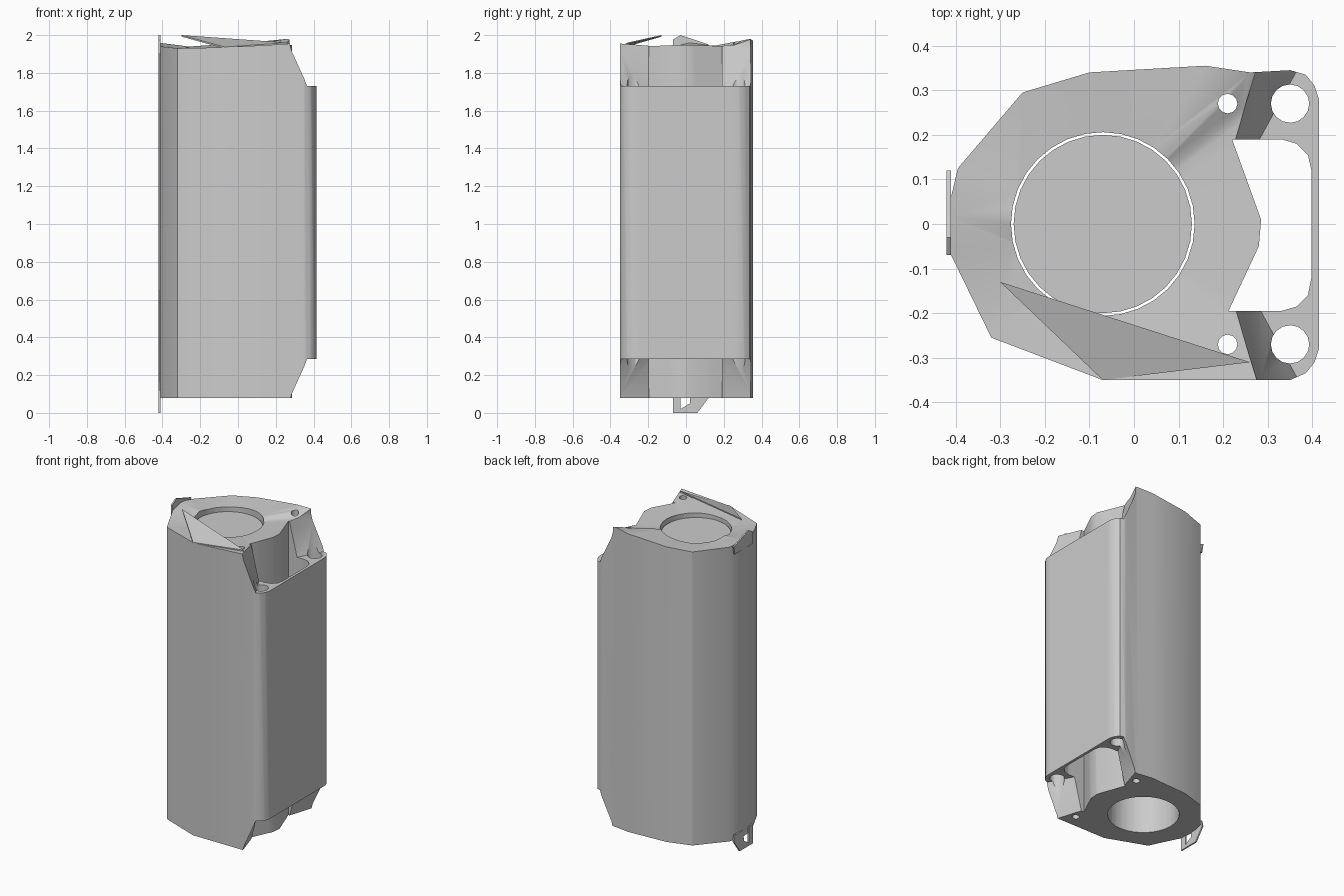
import bpy, bmesh, math

cube = bpy.data.objects.get("Cube")
if cube:
    bpy.data.objects.remove(cube, do_unlink=True)

grey = bpy.data.materials.new("plain grey")
grey.use_nodes = True
tone = (0.6, 0.6, 0.6, 1)
grey.diffuse_color = tone
grey.node_tree.nodes["Principled BSDF"].inputs["Base Color"].default_value = tone


def loft(name, lower, upper, peak=None):
    """Solid between two matching loops; peak fans the upper cap to a point."""
    bm = bmesh.new()
    a = [bm.verts.new(p) for p in lower]
    b = [bm.verts.new(p) for p in upper]
    n = len(a)
    bm.faces.new(a[::-1])
    if peak:
        tip = bm.verts.new(peak)
        for i in range(n):
            bm.faces.new((b[i], b[(i + 1) % n], tip))
    else:
        bm.faces.new(b)
    for i in range(n):
        j = (i + 1) % n
        bm.faces.new((a[i], a[j], b[j], b[i]))
    bmesh.ops.triangulate(bm, faces=[f for f in bm.faces if len(f.verts) == 4])
    bmesh.ops.recalc_face_normals(bm, faces=bm.faces)
    mesh = bpy.data.meshes.new(name)
    bm.to_mesh(mesh)
    bm.free()
    mesh.materials.append(grey)
    obj = bpy.data.objects.new(name, mesh)
    bpy.context.collection.objects.link(obj)
    return obj


def prism(name, outline, z0, z1):
    return loft(name, [(x, y, z0) for x, y in outline], [(x, y, z1) for x, y in outline])


def circle(cx, cy, r, n):
    return [(cx + r * math.cos(math.tau * i / n), cy + r * math.sin(math.tau * i / n))
            for i in range(n)]


# Main housing: outline with the height of the upper rim at each point
rim = [(-.41, -.07, 1.94), (-.32, -.255, 1.93), (-.07, -.35, 1.935), (.2, -.35, 1.95),
       (.35, -.35, 1.96), (.385, -.335, 1.96), (.405, -.31, 1.96), (.415, -.28, 1.96),
       (.415, .28, 1.96), (.405, .31, 1.96), (.385, .335, 1.96), (.35, .345, 1.96),
       (.26, .34, 1.98), (.16, .355, 1.97), (-.1, .34, 1.95), (-.25, .295, 1.94),
       (-.395, .125, 1.945), (-.42, .02, 1.96)]
housing = loft("housing", [(x, y, .08) for x, y, z in rim], rim, (-.07, 0, 1.915))

# Long slot between the round body and the flat front plate
slot = [(.212, -.195), (.28, -.05), (.285, .01), (.22, .19), (.33, .19), (.365, .18),
        (.39, .155), (.398, .12), (.398, -.12), (.39, -.16), (.365, -.185), (.33, -.195)]
cutters = [prism("slot_cutter", slot, -.5, 2.5),
           prism("bore_cutter", circle(-.07, 0, .206, 32), -.5, 2.5)]

# Screw holes
for side in (-1, 1):
    cutters.append(prism("screw_cutter", circle(.35, side * .27, .043, 16), -.5, 2.5))
    cutters.append(prism("pin_cutter", circle(.21, side * .27, .022, 12), -.5, 2.5))

# Sloped shoulders at both ends of the two arms, and a square step across the plate
inner = [(.225, 2.2), (.225, 1.95), (.28, 1.73), (.5, 1.73), (.5, 2.2)]
outer = [(.285, 2.2), (.285, 1.95), (.385, 1.73), (.5, 1.73), (.5, 2.2)]
for flip in (False, True):
    def level(z):
        return 2.015 - z if flip else z
    for side in (-1, 1):
        cutters.append(loft("shoulder_cutter",
                            [(x, side * .187, level(z)) for x, z in inner],
                            [(x, side * .38, level(z)) for x, z in outer]))
    step = [(.32, -.25), (.5, -.25), (.5, .25), (.32, .25)]
    cutters.append(prism("step_cutter", step, *sorted((level(1.73), level(2.2)))))

bpy.context.view_layer.objects.active = housing
for cutter in cutters:
    cutter.hide_render = True
    cut = housing.modifiers.new("cut", 'BOOLEAN')
    cut.operation = 'DIFFERENCE'
    cut.solver = 'EXACT'
    cut.object = cutter
    bpy.ops.object.modifier_apply(modifier=cut.name)
    bpy.data.objects.remove(cutter, do_unlink=True)

# Cylinder sitting in the bore with a thin gap
core = prism("core", circle(-.07, 0, .2, 32), .45, 1.905)

# Thin raised flap on the top
flap = [(-.3, -.13, 2), (-.07, -.35, 1.937), (.26, -.31, 1.96)]
loft("top_flap", [(x, y, z - .008) for x, y, z in flap], flap)


# Thin tabs on the back edge: a spike above and a notched tab below
def back_tab(name, outline):
    return loft(name, [(-.42, y, z) for y, z in outline], [(-.411, y, z) for y, z in outline])


back_tab("upper_tab", [(-.07, 1.9), (.11, 1.9), (.12, 1.95), (-.03, 2), (-.07, 1.975)])
back_tab("lower_tab", [(-.07, .12), (-.07, 0), (.06, 0), (.12, .08), (.11, .12),
                       (.025, .12), (.02, .05), (-.03, .02), (-.03, .12)])

# Smooth the gentle curves, keep hard edges
for obj in (housing, core):
    bpy.ops.object.select_all(action='DESELECT')
    obj.select_set(True)
    bpy.context.view_layer.objects.active = obj
    bpy.ops.object.shade_smooth_by_angle(angle=math.radians(30))
